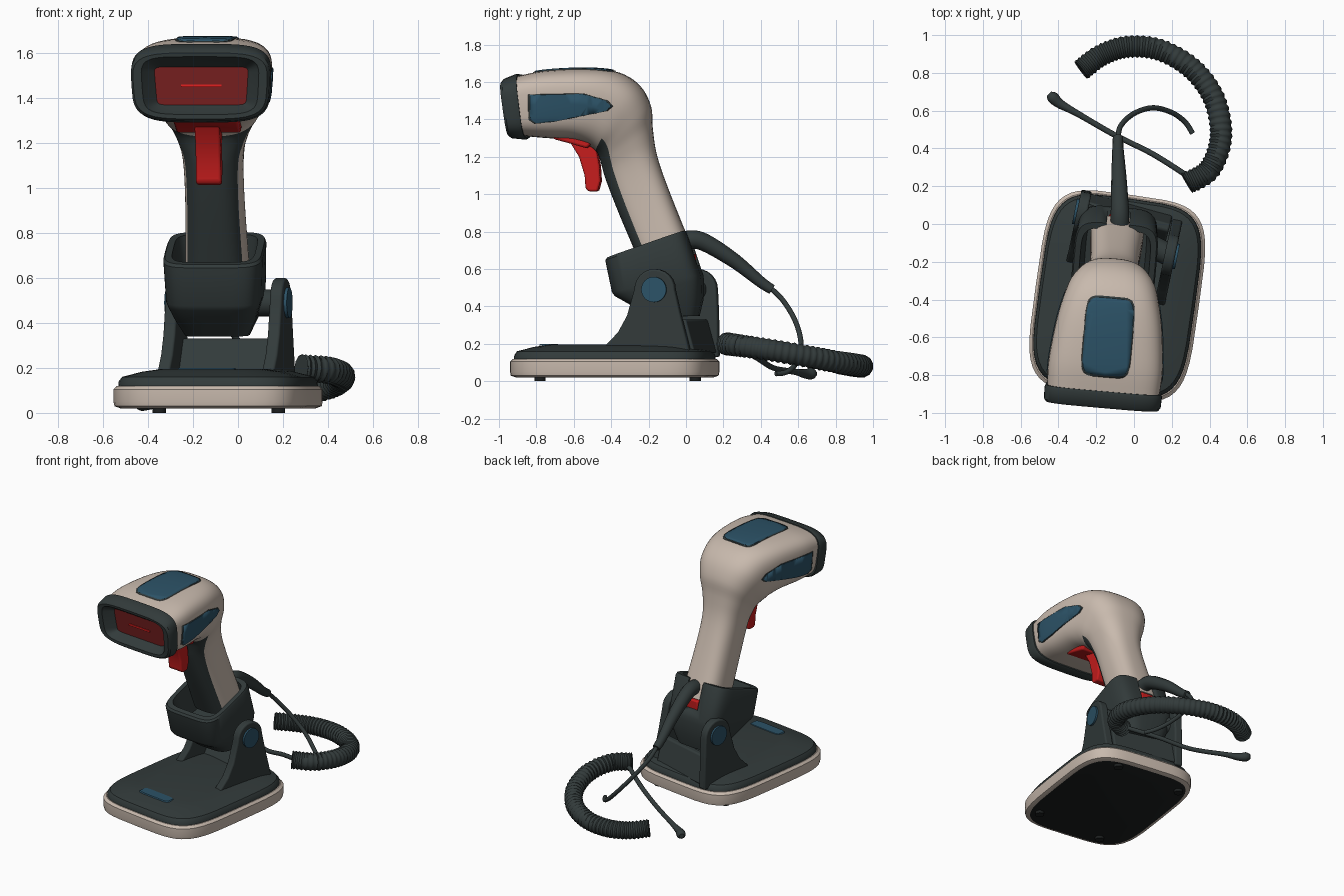
import bpy, bmesh, math
from mathutils import Vector

if "Cube" in bpy.data.objects:
    bpy.data.objects.remove(bpy.data.objects["Cube"], do_unlink=True)


def material(name, rgb):
    m = bpy.data.materials.new(name)
    m.use_nodes = True
    m.diffuse_color = (*rgb, 1)
    m.node_tree.nodes["Principled BSDF"].inputs["Base Color"].default_value = (*rgb, 1)
    return m


BEIGE = material("warm beige", (0.58, 0.49, 0.42))
DARK = material("dark slate", (0.032, 0.043, 0.043))
BLUE = material("steel blue", (0.025, 0.085, 0.135))
RED = material("trigger red", (0.55, 0.012, 0.012))
GLASS = material("window red", (0.2, 0.015, 0.015))
BEAM = material("beam red", (0.75, 0.015, 0.015))
BLACK = material("underside black", (0.012, 0.014, 0.014))
SEGS = 48
SCANNER = ((-0.085, 0, 0), -5)
STAND = ((-0.035, 0, 0), -8)


def finish(name, bm, mats, place=((0, 0, 0), 0), smooth=35):
    bmesh.ops.recalc_face_normals(bm, faces=bm.faces)
    mesh = bpy.data.meshes.new(name)
    bm.to_mesh(mesh)
    bm.free()
    ob = bpy.data.objects.new(name, mesh)
    bpy.context.collection.objects.link(ob)
    for m in mats:
        mesh.materials.append(m)
    ob.location, ob.rotation_euler.z = place[0], math.radians(place[1])
    activate(ob)
    if smooth:
        bpy.ops.object.shade_smooth_by_angle(angle=math.radians(smooth))
    return ob


def activate(ob):
    bpy.ops.object.select_all(action='DESELECT')
    ob.select_set(True)
    bpy.context.view_layer.objects.active = ob


def apply(ob, kind, **settings):
    mod = ob.modifiers.new(kind, kind)
    for key, value in settings.items():
        setattr(mod, key, value)
    activate(ob)
    bpy.ops.object.modifier_apply(modifier=mod.name)


def cut(ob, cutter, operation):
    apply(ob, 'BOOLEAN', object=cutter, operation=operation, solver='EXACT')
    bpy.data.objects.remove(cutter, do_unlink=True)


def power(v, n):
    return math.copysign(abs(v) ** (2 / n), v)


def spline(keys, steps):
    """Smooth interpolation through tuples of any length."""
    out = []
    for i in range(len(keys) - 1):
        quad = [Vector(keys[min(max(i + k, 0), len(keys) - 1)]) for k in (-1, 0, 1, 2)]
        a, b, c, d = quad
        for s in range(steps):
            t = s / steps
            out.append(b + (c - a) * (t / 2) + (a * 2 - b * 5 + c * 4 - d) * (t * t / 2)
                       + (b * 3 - a - c * 3 + d) * (t ** 3 / 2))
    return out + [Vector(keys[-1])]


def section(fy, fz, by, bz, w, n, grow=0, taper=0.0):
    """Rounded ring spanning a front/under point and a back/top point."""
    c = Vector((0, (fy + by) / 2, (fz + bz) / 2))
    h = Vector((0, (by - fy) / 2, (bz - fz) / 2))
    h += h.normalized() * grow
    ring = []
    for j in range(SEGS):
        a = math.tau * j / SEGS
        u, v = power(math.cos(a), n), power(math.sin(a), n)
        ring.append(c + h * v + Vector(((w + grow) * u * (1 + taper * v), 0, 0)))
    return ring


def oval(cy, a, b, z, n):
    return section(cy - b, z, cy + b, z, a, n)


def loft(name, rings, mats, place, rule=None, last_cap=0, first_cap=0, smooth=35):
    bm = bmesh.new()
    rows = [[bm.verts.new(p) for p in ring] for ring in rings]
    for i in range(len(rows) - 1):
        for j in range(SEGS):
            k = (j + 1) % SEGS
            f = bm.faces.new((rows[i][j], rows[i][k], rows[i + 1][k], rows[i + 1][j]))
            f.material_index = rule(i, j) if rule else 0
    bm.faces.new(rows[0]).material_index = first_cap
    bm.faces.new(rows[-1]).material_index = last_cap
    return finish(name, bm, mats, place, smooth)


def prism(name, profile, half, mat, place, bevel=0.0):
    """Side profile (y, z) extruded along x."""
    bm = bmesh.new()
    sides = [[bm.verts.new((x, y, z)) for y, z in profile] for x in (-half, half)]
    for side in sides:
        bm.faces.new(side)
    for j in range(len(profile)):
        k = (j + 1) % len(profile)
        bm.faces.new((sides[0][j], sides[0][k], sides[1][k], sides[1][j]))
    ob = finish(name, bm, [mat], place)
    if bevel:
        apply(ob, 'BEVEL', width=bevel, segments=3, limit_method='ANGLE')
    return ob


def box(y0, y1, z0, z1):
    return [(y0, z0), (y1, z0), (y1, z1), (y0, z1)]


def cylinder(name, start, end, radius, mat):
    a, b = Vector(start), Vector(end)
    bm = bmesh.new()
    bmesh.ops.create_cone(bm, cap_ends=True, segments=32, radius1=radius, radius2=radius, depth=(b - a).length)
    bm.transform((b - a).to_track_quat('Z', 'Y').to_matrix().to_4x4())
    ob = finish(name, bm, [mat])
    ob.location = (a + b) / 2
    return ob


def tube(name, keys, steps=8, ribs=0.0):
    """Round cable through (x, y, z, radius) keys, optionally ribbed."""
    pts = spline(keys, steps)
    curve = bpy.data.curves.new(name, 'CURVE')
    curve.dimensions = '3D'
    curve.bevel_depth, curve.bevel_resolution, curve.use_fill_caps = 1, 4, True
    line = curve.splines.new('POLY')
    line.points.add(len(pts) - 1)
    for i, (p, q) in enumerate(zip(line.points, pts)):
        p.co = (q[0], q[1], q[2], 1)
        p.radius = q[3] + ribs * math.sin(i * math.pi / 2)
    ob = bpy.data.objects.new(name, curve)
    bpy.context.collection.objects.link(ob)
    curve.materials.append(DARK)
    activate(ob)
    bpy.ops.object.convert(target='MESH')
    bpy.ops.object.shade_smooth_by_angle(angle=math.radians(50))


# Scanner body: one loft bending from the head down into the handle
BODY = spline([(-0.86, 1.31, -0.90, 1.63, 0.295, 4), (-0.75, 1.30, -0.75, 1.66, 0.30, 3.8),
               (-0.60, 1.29, -0.52, 1.67, 0.28, 3.4), (-0.52, 1.26, -0.36, 1.65, 0.255, 3),
               (-0.48, 1.23, -0.25, 1.58, 0.23, 2.8), (-0.465, 1.2, -0.19, 1.47, 0.195, 2.6),
               (-0.45, 1.15, -0.18, 1.35, 0.16, 2.6), (-0.43, 1.08, -0.155, 1.2, 0.135, 2.6),
               (-0.36, 0.9, -0.085, 1.0, 0.13, 2.8), (-0.24, 0.62, 0.04, 0.69, 0.14, 3)], 5)


def body(name, mats, grow=0, rule=None):
    rings = [section(*s, grow=grow, taper=0.04) for s in BODY]
    return loft(name, rings, mats, SCANNER, rule)


def grip_rule(i, j):
    return int(i >= 20 and math.sin(math.tau * (j + 0.5) / SEGS) < -0.5)


body("scanner_body", [BEIGE, DARK], rule=grip_rule)

# Inlaid panels on the head, each with a thin dark border
SIDE = [(-0.81, 1.53), (-0.53, 1.535), (-0.41, 1.5), (-0.38, 1.47), (-0.41, 1.445),
        (-0.68, 1.39), (-0.78, 1.38), (-0.81, 1.40)]
for label, mat, grow, edge in (("border", DARK, 0.003, 1.05), ("panel", BLUE, 0.006, 1)):
    side = body("side_" + label, [mat], grow)
    mid = Vector((-0.6, 1.46))
    outline = [mid + (Vector(p) - mid) * edge for p in SIDE]
    cut(side, prism("cutter", outline, 0.6, mat, SCANNER), 'INTERSECT')
    top = body("top_" + label, [mat], grow * 1.3)
    cut(top, loft("cutter", [oval(-0.6, 0.125 * edge, 0.205 * edge, z, 6) for z in (1.55, 1.8)],
                  [mat], SCANNER), 'INTERSECT')

# Front bezel with recessed scan window
bezel = [(-0.85, 1.30, -0.89, 1.64, 0.305, 4), (-0.865, 1.292, -0.905, 1.642, 0.31, 4),
         (-0.925, 1.298, -0.965, 1.618, 0.308, 4), (-0.938, 1.308, -0.978, 1.602, 0.298, 4),
         (-0.938, 1.328, -0.975, 1.585, 0.26, 5), (-0.925, 1.335, -0.96, 1.578, 0.25, 6),
         (-0.88, 1.37, -0.905, 1.54, 0.205, 12)]
loft("front_bezel", [section(*s, taper=0.03) for s in bezel], [DARK, GLASS], SCANNER, last_cap=1)
prism("scan_beam", box(-0.899, -0.892, 1.45, 1.462), 0.09, BEAM, SCANNER)

# Trigger and its red shroud under the head
prism("trigger_shroud", [(-0.73, 1.33), (-0.7, 1.295), (-0.6, 1.268), (-0.52, 1.245), (-0.47, 1.3)],
      0.145, RED, SCANNER, 0.012)
prism("trigger", [(-0.62, 1.28), (-0.57, 1.2), (-0.54, 1.1), (-0.535, 1.03), (-0.52, 1.015),
                  (-0.47, 1.015), (-0.455, 1.07), (-0.46, 1.15), (-0.48, 1.25)],
      0.056, RED, SCANNER, 0.018)

# Cup holding the handle, slotted at the back
cup = [(-0.2, 0.34, 0.07, 0.35, 0.14, 4), (-0.28, 0.4, 0.09, 0.44, 0.18, 4),
       (-0.375, 0.455, 0.09, 0.54, 0.205, 5), (-0.39, 0.475, 0.085, 0.57, 0.213, 5),
       (-0.425, 0.645, 0.01, 0.79, 0.222, 5), (-0.415, 0.66, 0.0, 0.805, 0.215, 5),
       (-0.385, 0.67, -0.03, 0.795, 0.185, 5), (-0.32, 0.5, 0.03, 0.58, 0.16, 4)]
holder = loft("holder_cup", [section(*s) for s in cup], [DARK], SCANNER)
cut(holder, prism("cutter", box(-0.05, 0.2, 0.62, 0.9), 0.06, DARK, SCANNER), 'DIFFERENCE')
prism("handle_end_latch", box(0.0, 0.05, 0.6, 0.68), 0.05, RED, SCANNER, 0.008)

# Base: beige skirt, dark deck, blue plate, feet


def base_ring(inset, z):
    return oval(-0.385, 0.435 - inset, 0.54 - inset, z, 4.5)


loft("base_skirt", [base_ring(*r) for r in ((0.03, 0.02), (0.004, 0.03), (0, 0.05), (0, 0.105), (0.015, 0.12))],
     [BEIGE, BLACK], STAND, first_cap=1)
loft("base_deck", [base_ring(*r) for r in ((0.02, 0.115), (0.022, 0.14), (0.036, 0.16), (0.12, 0.183), (0.2, 0.195))],
     [DARK], STAND)
loft("base_plate", [oval(-0.74, a, b, z, 6) for a, b, z in ((0.13, 0.04, 0.192), (0.125, 0.036, 0.199))], [BLUE], STAND)
for x in (-0.3, 0.23):
    for y in (-0.78, 0.05):
        cylinder("base_foot", (x - 0.05, y, 0), (x - 0.05, y, 0.03), 0.03, BLACK)

# Pivot arms with blue knobs, axle and rear wall
for label, x, y, out, heel in (("left", 0.19, -0.165, 1, 0.2), ("right", -0.275, 0.06, -1, 0.12)):
    crown = [(0.11 * math.cos(a), 0.49 + 0.11 * math.sin(a)) for a in (math.pi * k / 12 for k in range(12, -1, -1))]
    arm = [(-0.29, 0.13), (-0.27, 0.19), (-0.2, 0.26), (-0.15, 0.35)] + crown + [(heel * 0.3 + 0.08, 0.36), (heel, 0.13)]
    prism(label + "_arm", arm, 0.028, DARK, ((x, y, 0), -12), 0.01)
    cylinder(label + "_knob", (x, y, 0.49), (x + out * 0.04, y - out * 0.008, 0.49), 0.068, BLUE)
cylinder("pivot_axle", (-0.275, 0.06, 0.49), (0.19, -0.165, 0.49), 0.06, DARK)
prism("rear_wall", [(-0.1, 0.17), (-0.02, 0.3), (0.0, 0.33), (0.04, 0.33), (0.09, 0.15)],
      0.23, DARK, ((-0.04, 0.02, 0), -15), 0.01)

# Cables: strain relief, thin cord, coiled cord, loose lead with plug
tube("strain_relief", [(-0.075, -0.02, 0.75, 0.05), (-0.075, 0.08, 0.75, 0.048), (-0.08, 0.25, 0.65, 0.04),
                       (-0.085, 0.4, 0.53, 0.03), (-0.085, 0.46, 0.49, 0.027)])
tube("thin_cord", [(-0.085, 0.45, 0.5, 0.014), (-0.07, 0.52, 0.43, 0.014), (0, 0.585, 0.32, 0.014),
                   (0.1, 0.615, 0.2, 0.014), (0.2, 0.59, 0.1, 0.014), (0.27, 0.54, 0.05, 0.014), (0.31, 0.48, 0.04, 0.014)])
tube("coiled_cord", [(0.28, 0.215, 0.2, 0.058), (0.4, 0.29, 0.19, 0.058), (0.46, 0.46, 0.165, 0.058),
                     (0.425, 0.66, 0.13, 0.058), (0.31, 0.82, 0.1, 0.058), (0.14, 0.92, 0.085, 0.058),
                     (-0.03, 0.938, 0.08, 0.058), (-0.17, 0.895, 0.085, 0.058), (-0.28, 0.815, 0.1, 0.058)], 24, 0.004)
tube("loose_lead", [(0.29, 0.25, 0.19, 0.015), (0.1, 0.37, 0.13, 0.015), (-0.1, 0.47, 0.07, 0.015),
                    (-0.3, 0.585, 0.05, 0.017), (-0.39, 0.635, 0.04, 0.025), (-0.43, 0.67, 0.04, 0.031), (-0.45, 0.69, 0.04, 0.016)])
